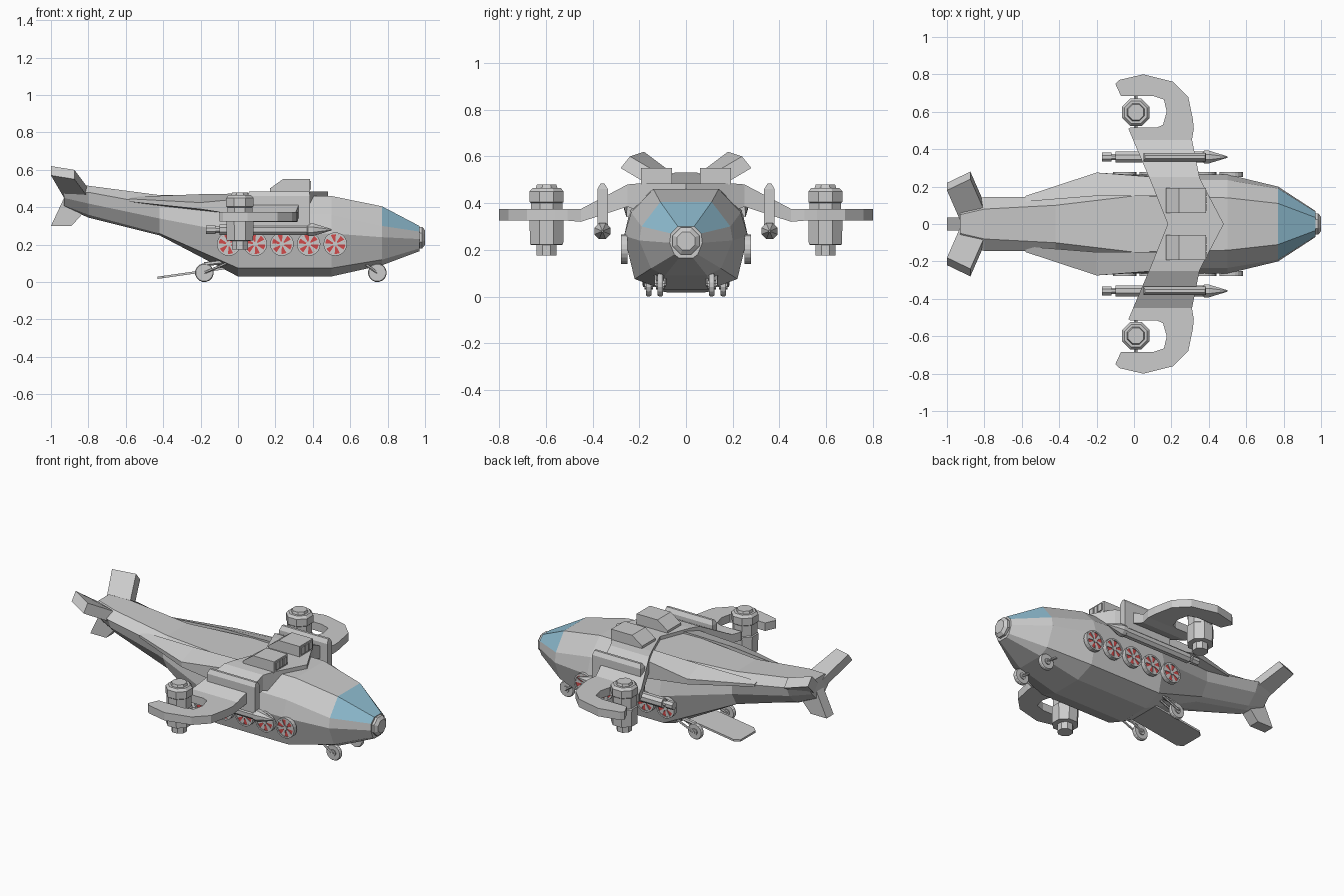
import bpy, bmesh, math
from mathutils import Vector

if "Cube" in bpy.data.objects:
    bpy.data.objects.remove(bpy.data.objects["Cube"])


def material(name, col):
    m = bpy.data.materials.new(name)
    m.diffuse_color = (*col, 1)
    m.use_nodes = True
    m.node_tree.nodes["Principled BSDF"].inputs["Base Color"].default_value = m.diffuse_color
    return m


GLASS = material("glass_blue", (0.28, 0.52, 0.65))
RED = material("fan_red", (0.65, 0.07, 0.07))


def finish(name, bm, mirror=True, mat=None):
    bmesh.ops.recalc_face_normals(bm, faces=bm.faces)
    me = bpy.data.meshes.new(name)
    bm.to_mesh(me)
    bm.free()
    ob = bpy.data.objects.new(name, me)
    bpy.context.collection.objects.link(ob)
    if mat:
        me.materials.append(mat)
    if mirror:
        md = ob.modifiers.new("mirror", 'MIRROR')
        md.use_axis = (False, True, False)
        md.use_mirror_merge = False
    return ob


def loft(bm, rings):
    """Skin closed rings of points and cap both ends."""
    vs = [[bm.verts.new(p) for p in r] for r in rings]
    n = len(vs[0])
    for a, b in zip(vs, vs[1:]):
        for i in range(n):
            j = (i + 1) % n
            bm.faces.new((a[i], a[j], b[j], b[i]))
    bm.faces.new(vs[0])
    bm.faces.new(vs[-1])


def prism(bm, pts, off):
    off = Vector(off)
    loft(bm, [[Vector(p) - off / 2 for p in pts], [Vector(p) + off / 2 for p in pts]])


def box(bm, lo, hi):
    z = (lo[2] + hi[2]) / 2
    prism(bm, [(lo[0], lo[1], z), (hi[0], lo[1], z), (hi[0], hi[1], z), (lo[0], hi[1], z)],
          (0, 0, hi[2] - lo[2]))


def lathe(bm, prof, c, axis, n):
    """Solid of rings (radius, height) along an axis."""
    rings = []
    for r, h in prof:
        ring = []
        for i in range(n):
            t = 2 * math.pi * (i + 0.5) / n
            a, b = r * math.cos(t), r * math.sin(t)
            p = {'X': (h, a, b), 'Y': (a, h, b), 'Z': (a, b, h)}[axis]
            ring.append(Vector(c) + Vector(p))
        rings.append(ring)
    loft(bm, rings)


def rod(bm, a, b, r, n=6):
    a, b = Vector(a), Vector(b)
    d = (b - a).normalized()
    u = d.orthogonal().normalized()
    v = d.cross(u)
    T = [2 * math.pi * i / n for i in range(n)]
    loft(bm, [[p + r * (math.cos(t) * u + math.sin(t) * v) for t in T] for p in (a, b)])


# fuselage: half sections (y, z) from top flat to belly
sections = [
    (-.93, [(.05, .53), (.10, .48), (.08, .45), (.04, .41), (.02, .40)]),
    (-.80, [(.08, .515), (.145, .48), (.12, .42), (.06, .36), (.03, .345)]),
    (-.42, [(.10, .465), (.145, .41), (.145, .34), (.10, .26), (.05, .25)]),
    (0.0, [(.15, .465), (.24, .37), (.265, .26), (.22, .075), (.10, .03)]),
    (.50, [(.14, .46), (.235, .36), (.265, .26), (.22, .075), (.10, .03)]),
    (.77, [(.11, .405), (.19, .30), (.20, .24), (.15, .12), (.09, .09)]),
    (.97, [(.035, .30), (.065, .27), (.07, .23), (.05, .18), (.03, .165)]),
]
bm = bmesh.new()
loft(bm, [[(x, y, z) for y, z in s] + [(x, -y, z) for y, z in reversed(s)] for x, s in sections])
# windscreen faces: upper faces between the last two sections
for f in bm.faces:
    c = f.calc_center_median()
    if .8 < c.x < .95 and c.z > .30:
        f.material_index = 1
hull = finish("fuselage", bm, False)
hull.data.materials.append(None)
hull.data.materials.append(GLASS)

# nose sensor cap
bm = bmesh.new()
lathe(bm, [(.062, .96), (.062, .985), (.042, 1.0)], (0, 0, .238), 'X', 8)
finish("nose_cap", bm, False)

# shoulder fairings running back from the wing
bm = bmesh.new()
loft(bm, [[(-.58, .12, .455), (-.58, .15, .445), (-.58, .15, .43), (-.58, .12, .43)],
          [(-.20, .15, .47), (-.20, .275, .425), (-.20, .27, .39), (-.20, .15, .38)],
          [(.12, .15, .475), (.12, .25, .455), (.12, .255, .34), (.12, .15, .34)]])
finish("shoulder_fairing", bm)

# three tail fins
bm = bmesh.new()
prism(bm, [(-.80, .09, .475), (-.875, .26, .575), (-1, .20, .595), (-.93, .04, .475)], (0, -.04, .05))
finish("upper_tail_fin", bm)
bm = bmesh.new()
prism(bm, [(-.80, 0, .40), (-.89, 0, .30), (-1, 0, .30), (-.93, 0, .45)], (0, .07, 0))
finish("lower_tail_fin", bm, False)

# gull wing: y, leading x, trailing x, top z, bottom z
bm = bmesh.new()
wing = [(0, .48, .18, .485, .40), (.19, .38, .105, .485, .36), (.25, .35, .08, .48, .385),
        (.45, .31, -.005, .375, .32), (.51, .32, -.03, .375, .325)]
loft(bm, [[(a, y, t), (b, y, t), (b, y, u), (a, y, u)] for y, a, b, t, u in wing])
finish("wing", bm)

# hooked wing tips around the engines
bm = bmesh.new()
hook = [(-.03, .505), (.32, .505), (.315, .56), (.29, .68), (.21, .76), (.05, .80), (-.08, .77),
        (-.10, .75), (-.07, .685), (.10, .685), (.16, .665), (.175, .60), (.155, .53), (.12, .515), (-.02, .515)]
prism(bm, [(x, y, .35) for x, y in hook], (0, 0, .05))
finish("wing_hook", bm)

# tilting engines with pivots
bm = bmesh.new()
lathe(bm, [(.046, .175), (.046, .22), (.077, .222), (.079, .33), (.073, .335), (.073, .40), (.079, .405),
           (.079, .45), (.065, .465), (.05, .465), (.045, .48)], (.01, .597, 0), 'Z', 8)
rod(bm, (.01, .50, .35), (.01, .70, .35), .009)
finish("engine_nacelle", bm)

# missile pylons and missiles
bm = bmesh.new()
box(bm, (.05, .335, .29), (.385, .38, .46))
loft(bm, [[(.05, .335, .46), (.385, .335, .46), (.385, .38, .46), (.05, .38, .46)],
          [(.06, .35, .485), (.38, .35, .485), (.38, .365, .485), (.06, .365, .485)]])
finish("pylon", bm)
bm = bmesh.new()
lathe(bm, [(.025, -.17), (.025, -.12), (.018, -.12), (.018, -.10), (.031, -.10), (.031, .37), (.037, .375),
           (.037, .40), (.004, .50)], (0, .358, .28), 'X', 8)
finish("missile", bm)

# roof intakes with three openings
bm = bmesh.new()
loft(bm, [[(x, y, z) for x, z in ((.17, .48), (.17, .50), (.24, .55), (.385, .55), (.385, .48))]
          for y in (.06, .192)])
for i in range(3):
    y = .073 + i * .038
    prism(bm, [(.387, y, .495), (.387, y + .03, .495), (.387, y + .03, .54), (.387, y, .54)], (.008, 0, 0))
finish("roof_intake", bm)

# side fans
discs, frames = bmesh.new(), bmesh.new()
for k in range(5):
    x, z = -.05 + .1425 * k, .203
    lathe(discs, [(.054, .255), (.054, .272)], (x, 0, z), 'Y', 20)
    ring = []
    N = 20
    for i in range(N):
        t = 2 * math.pi * i / N
        ring.append([frames.verts.new((x + r * math.cos(t), y, z + r * math.sin(t)))
                     for r, y in ((.063, .25), (.063, .278), (.053, .278), (.053, .25))])
    for i in range(N):
        a, b = ring[i], ring[(i + 1) % N]
        for j in range(4):
            frames.faces.new((a[j], a[(j + 1) % 4], b[(j + 1) % 4], b[j]))
    lathe(frames, [(.014, .268), (.014, .279)], (x, 0, z), 'Y', 10)
    for i in range(6):
        t = 2 * math.pi * i / 6 + .2
        pts = [(.012, -.3), (.054, -.26), (.054, .26), (.012, .3)]
        prism(frames, [(x + r * math.cos(t + d), .272, z + r * math.sin(t + d)) for r, d in pts], (0, .006, 0))
finish("side_fan_disc", discs, mat=RED)
finish("side_fan_frame", frames)

# landing gear
for name, x, y, tx, tz in (("front", .745, .11, .66, .11), ("rear", -.18, .16, -.06, .10)):
    bm = bmesh.new()
    lathe(bm, [(.032, -.012), (.046, -.012), (.05, -.006), (.05, .006), (.046, .012), (.032, .012)],
          (x, y, .05), 'Y', 16)
    lathe(bm, [(.02, -.018), (.02, .018)], (x, y, .05), 'Y', 10)
    finish(name + "_wheel", bm)
    bm = bmesh.new()
    for s in (-.02, .02):
        rod(bm, (x, y + s, .05), (tx, y + s, tz), .007)
    rod(bm, (x, y - .024, .05), (x, y + .024, .05), .009)
    rod(bm, (x, y, .095), (tx, y, tz + .01), .012)
    finish(name + "_strut", bm)

# lowered loading ramp
bm = bmesh.new()
prism(bm, [(-.03, -.1, .08), (-.03, .1, .08), (-.40, .1, .027), (-.43, .075, .023), (-.43, -.075, .023),
           (-.40, -.1, .027)], (0, 0, .012))
finish("loading_ramp", bm, False)
